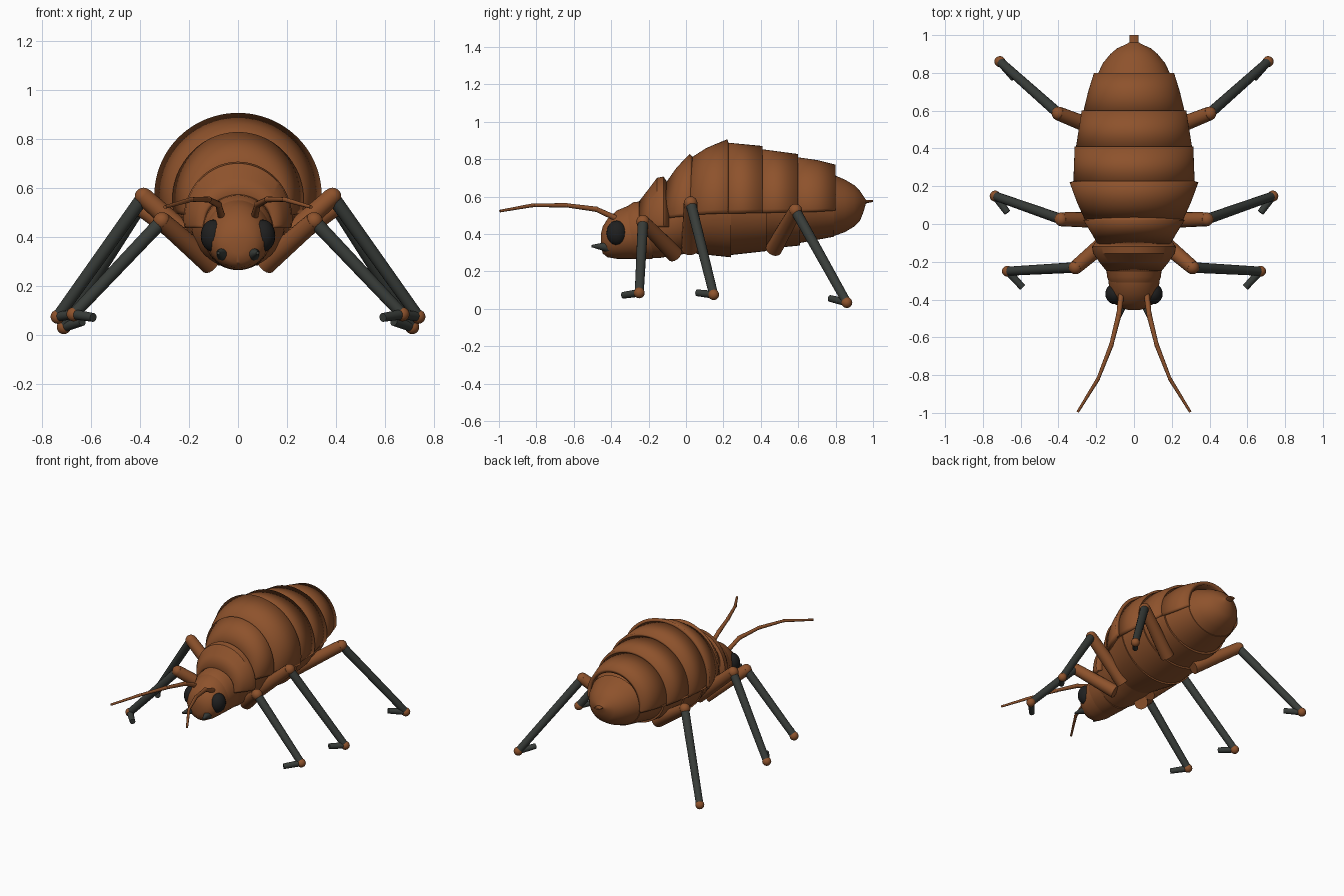
import bpy, bmesh, math
from mathutils import Vector


def material(name, rgb):
    m = bpy.data.materials.new(name)
    m.diffuse_color = (*rgb, 1)
    return m


BROWN = material("brown shell", (0.27, 0.085, 0.025))
DARK = material("dark leg", (0.04, 0.046, 0.041))
BLACK = material("eye black", (0.014, 0.014, 0.014))


def finish(ob, mat, angle=35):
    ob.data.materials.append(mat)
    bpy.ops.object.select_all(action='DESELECT')
    ob.select_set(True)
    bpy.context.view_layer.objects.active = ob
    bpy.ops.object.shade_smooth_by_angle(angle=math.radians(angle))
    return ob


def loft(name, stations, mat=BROWN, arc=None, n=48):
    """Stations: (y, half width, top z, bottom z, centre z); arc = open shell start angle."""
    bm = bmesh.new()
    rings = []
    for y, w, top, bot, zc in stations:
        ring = []
        count = n + 1 if arc is not None else n
        for i in range(count):
            if arc is not None:
                a = math.radians(arc + (180 - 2 * arc) * i / n)
            else:
                a = 2 * math.pi * i / n
            h = top - zc if math.sin(a) > 0 else zc - bot
            ring.append(bm.verts.new((w * math.cos(a), y, zc + h * math.sin(a))))
        rings.append(ring)
    for r0, r1 in zip(rings, rings[1:]):
        m = len(r0)
        for i in range(m - 1 if arc is not None else m):
            j = (i + 1) % m
            bm.faces.new((r0[i], r1[i], r1[j], r0[j]))
    if arc is None:
        bm.faces.new(rings[0])
        bm.faces.new(rings[-1])
        bmesh.ops.recalc_face_normals(bm, faces=bm.faces)
    me = bpy.data.meshes.new(name)
    bm.to_mesh(me)
    bm.free()
    ob = bpy.data.objects.new(name, me)
    bpy.context.collection.objects.link(ob)
    if arc is not None:
        sol = ob.modifiers.new("thickness", 'SOLIDIFY')
        sol.thickness = 0.025
        sol.offset = -1
    return finish(ob, mat)


def rod(name, a, b, r1, r2, mat, sides=16):
    a, b = Vector(a), Vector(b)
    d = b - a
    bpy.ops.mesh.primitive_cone_add(vertices=sides, radius1=r1, radius2=r2,
                                    depth=d.length, location=(a + b) / 2)
    ob = bpy.context.object
    ob.rotation_euler = d.to_track_quat('Z', 'Y').to_euler()
    ob.name = name
    return finish(ob, mat)


def ball(name, p, r, mat):
    bpy.ops.mesh.primitive_uv_sphere_add(segments=20, ring_count=12, radius=1, location=p)
    ob = bpy.context.object
    ob.scale = r if isinstance(r, tuple) else (r, r, r)
    ob.name = name
    return finish(ob, mat, 60)


# Head and the collar behind it
loft("head", [(-0.455, 0.03, 0.40, 0.33, 0.37), (-0.445, 0.07, 0.44, 0.295, 0.37),
              (-0.42, 0.105, 0.48, 0.275, 0.38), (-0.37, 0.125, 0.525, 0.267, 0.39),
              (-0.31, 0.135, 0.55, 0.267, 0.40), (-0.24, 0.14, 0.56, 0.267, 0.41)])
loft("collar", [(-0.31, 0.13, 0.55, 0.27, 0.41), (-0.28, 0.143, 0.57, 0.265, 0.42),
                (-0.18, 0.15, 0.58, 0.265, 0.42)])

# Thorax plate and its underside
loft("thorax_plate", [(-0.25, 0.145, 0.575, 0.31, 0.47), (-0.20, 0.185, 0.64, 0.31, 0.47),
                      (-0.155, 0.217, 0.70, 0.31, 0.47), (-0.12, 0.222, 0.707, 0.31, 0.47),
                      (-0.09, 0.20, 0.66, 0.31, 0.47)], arc=-12)
loft("thorax_underside", [(-0.24, 0.13, 0.55, 0.275, 0.45), (-0.15, 0.19, 0.66, 0.27, 0.46),
                          (-0.06, 0.20, 0.66, 0.285, 0.48), (0.04, 0.25, 0.76, 0.30, 0.54)])

# Overlapping back plates
plates = [
    [(-0.11, 0.19, 0.67, 0.30, 0.53), (-0.05, 0.225, 0.755, 0.30, 0.54), (0.02, 0.268, 0.828, 0.29, 0.55)],
    [(0.0, 0.25, 0.79, 0.29, 0.55), (0.11, 0.30, 0.86, 0.28, 0.565), (0.22, 0.341, 0.906, 0.27, 0.57)],
    [(0.2, 0.322, 0.89, 0.275, 0.57), (0.41, 0.314, 0.87, 0.29, 0.57)],
    [(0.39, 0.31, 0.855, 0.29, 0.57), (0.6, 0.277, 0.827, 0.33, 0.565)],
    [(0.58, 0.272, 0.812, 0.33, 0.565), (0.7, 0.243, 0.795, 0.36, 0.56), (0.8, 0.212, 0.77, 0.39, 0.56)],
]
for k, st in enumerate(plates):
    loft(f"back_plate_{k + 1}", st, arc=-12)

# Belly segments
bellies = [
    [(0.0, 0.235, 0.76, 0.30, 0.54), (0.24, 0.31, 0.87, 0.275, 0.56)],
    [(0.22, 0.305, 0.865, 0.285, 0.56), (0.43, 0.295, 0.84, 0.308, 0.56)],
    [(0.41, 0.29, 0.83, 0.318, 0.56), (0.61, 0.26, 0.79, 0.338, 0.555)],
    [(0.59, 0.255, 0.785, 0.348, 0.555), (0.79, 0.197, 0.70, 0.385, 0.55)],
]
for k, st in enumerate(bellies):
    loft(f"belly_segment_{k + 1}", st)

# Tail end and its point
loft("tail_end", [(0.78, 0.198, 0.72, 0.385, 0.55), (0.85, 0.166, 0.69, 0.41, 0.55),
                  (0.90, 0.125, 0.66, 0.44, 0.55), (0.93, 0.09, 0.63, 0.47, 0.555),
                  (0.95, 0.045, 0.60, 0.52, 0.565), (0.962, 0.024, 0.582, 0.563, 0.572),
                  (1.0, 0.024, 0.581, 0.571, 0.576)])

# Legs: base, knee, ankle, toe
legs = {
    "front": ((0.11, -0.06, 0.29), (0.31, -0.23, 0.465), (0.67, -0.25, 0.085), (0.59, -0.335, 0.072)),
    "middle": ((0.11, 0.02, 0.32), (0.385, 0.025, 0.565), (0.735, 0.148, 0.075), (0.67, 0.06, 0.085)),
    "rear": ((0.11, 0.47, 0.32), (0.40, 0.585, 0.525), (0.71, 0.86, 0.033), (0.635, 0.77, 0.055)),
}
for s, side in ((1, "right"), (-1, "left")):
    for pos, pts in legs.items():
        base, knee, ankle, toe = [Vector((s * p[0], p[1], p[2])) for p in pts]
        tag = f"{side}_{pos}"
        rod(tag + "_thigh", base, knee, 0.045, 0.037, BROWN)
        ball(tag + "_knee", knee, 0.036, BROWN)
        rod(tag + "_shin", knee, ankle, 0.028, 0.024, DARK)
        ball(tag + "_ankle", ankle, 0.029, BROWN)
        rod(tag + "_foot", ankle, toe, 0.021, 0.018, DARK)

    # Eye and jaw
    ball(side + "_eye", (s * 0.1, -0.37, 0.405), (0.052, 0.055, 0.066), BLACK)
    rod(side + "_jaw", (s * 0.06, -0.41, 0.33), (s * 0.08, -0.505, 0.335), 0.03, 0.006, DARK)

    # Antenna
    path = [(0.065, -0.355, 0.475), (0.08, -0.48, 0.532), (0.12, -0.64, 0.553),
            (0.19, -0.82, 0.553), (0.298, -0.995, 0.522)]
    path = [(s * x, y, z) for x, y, z in path]
    for k in range(4):
        r = 0.016 - 0.002 * k
        rod(f"{side}_antenna_{k + 1}", path[k], path[k + 1], r, r - 0.003, BROWN, 12)
        if k:
            ball(f"{side}_antenna_joint_{k}", path[k], r + 0.001, BROWN)
